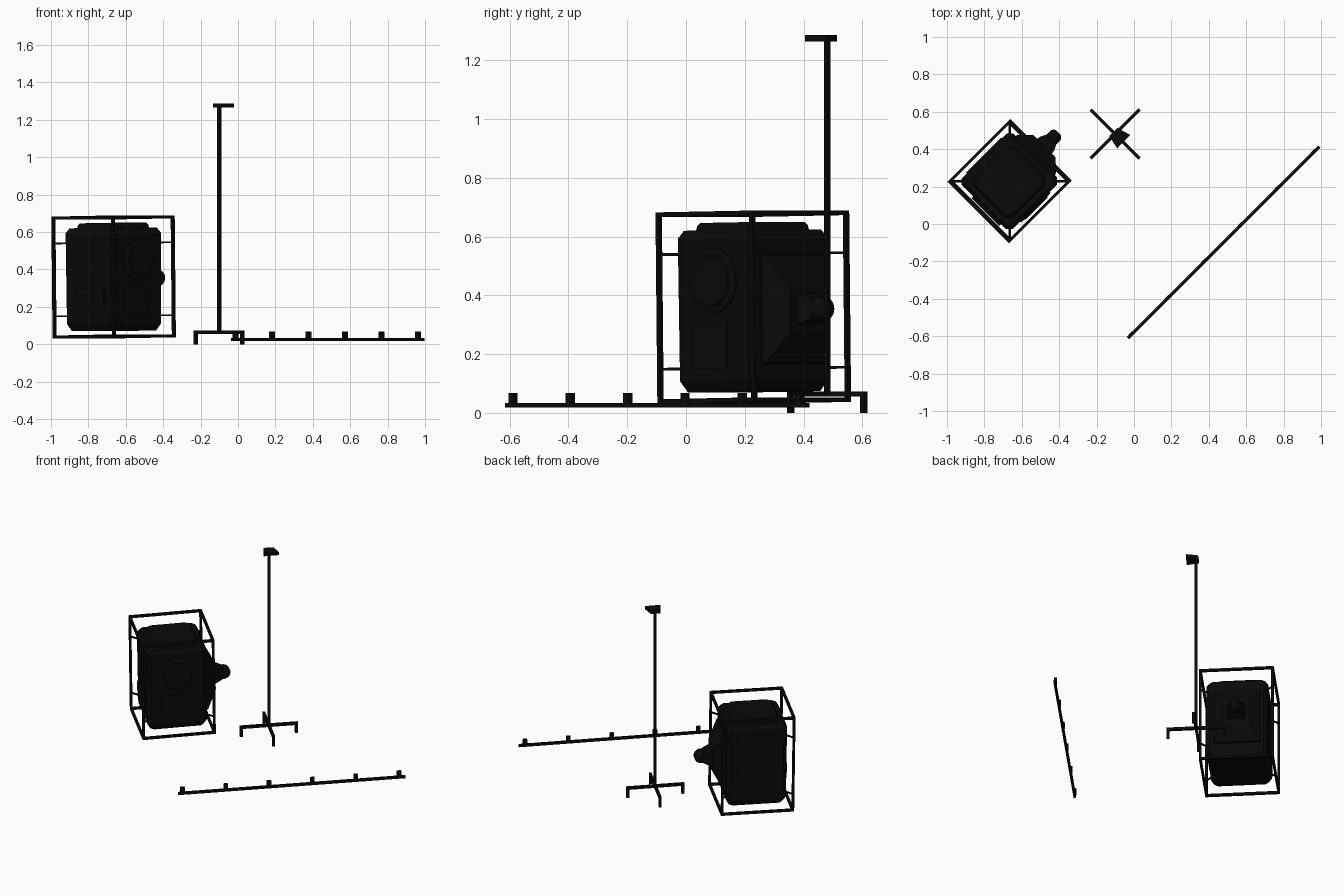
import bpy, bmesh, math
from mathutils import Matrix, Vector

cube = bpy.data.objects.get("Cube")
if cube:
    bpy.data.objects.remove(cube)

black = bpy.data.materials.new("near_black")
black.use_nodes = True
black.diffuse_color = (0.003, 0.003, 0.003, 1)
black.node_tree.nodes["Principled BSDF"].inputs["Base Color"].default_value = black.diffuse_color

TURN = Matrix.Rotation(math.radians(45), 4, 'Z')
# Slightly leaning frame shared by the cage and the housing
UNIT = Matrix.Translation((-0.665, 0.229, 0.36)) @ TURN @ Matrix.Rotation(-0.014, 4, 'Y')
STAND = Matrix.Translation((-0.101, 0.481, 0)) @ TURN
RAIL = Matrix.Translation((0.48, -0.098, 0)) @ TURN


def finish(name, bm, frame):
    bmesh.ops.recalc_face_normals(bm, faces=bm.faces)
    mesh = bpy.data.meshes.new(name)
    bm.to_mesh(mesh)
    bm.free()
    mesh.materials.append(black)
    ob = bpy.data.objects.new(name, mesh)
    bpy.context.collection.objects.link(ob)
    ob.matrix_world = frame
    return ob


def boxes(name, frame, items):
    """One object made of (center, size) blocks."""
    bm = bmesh.new()
    for center, size in items:
        m = Matrix.Translation(center) @ Matrix.Diagonal((*size, 1))
        bmesh.ops.create_cube(bm, size=1, matrix=m)
    return finish(name, bm, frame)


def loft(name, frame, rings):
    """Skin a stack of closed rings of equal length and cap both ends."""
    bm = bmesh.new()
    loops = [[bm.verts.new(p) for p in ring] for ring in rings]
    n = len(loops[0])
    for a, b in zip(loops, loops[1:]):
        for i in range(n):
            bm.faces.new((a[i], a[(i + 1) % n], b[(i + 1) % n], b[i]))
    bm.faces.new(loops[0][::-1])
    bm.faces.new(loops[-1])
    return finish(name, bm, frame)


def cut_square(a, c, z):
    """Square of half width a with corners cut back by c."""
    pts = []
    for k in range(4):
        r = Matrix.Rotation(k * math.pi / 2, 3, 'Z')
        pts += [r @ Vector((a, -a + c, z)), r @ Vector((a, a - c, z))]
    return pts


def upright(x, hy, hz):
    """Rectangle standing across the local x axis."""
    return [(x, sy * hy, sz * hz - 0.01) for sy, sz in ((-1, -1), (1, -1), (1, 1), (-1, 1))]


def disc(name, frame, start, axis, radii):
    """Turned part: radii is a list of (distance along axis, radius)."""
    q = Vector(axis).to_track_quat('Z', 'Y')
    rings = [[Vector(start) + q @ Vector((r * math.cos(t * math.pi / 16), r * math.sin(t * math.pi / 16), d))
              for t in range(32)] for d, r in radii]
    ob = loft(name, frame, rings)
    for p in ob.data.polygons:
        p.use_smooth = len(p.vertices) == 4
    ob.data.set_sharp_from_angle(angle=math.radians(35))
    return ob


# Cage: twelve bars
H, Z, T = 0.2255, 0.318, 0.0155
bars = []
for s in (-1, 1):
    for t in (-1, 1):
        bars += [((s * H, t * H, 0), (T, T, 2 * Z + T)),
                 ((0, s * H, t * Z), (2 * H + T, T, T)),
                 ((s * H, 0, t * Z), (T, 2 * H + T, T))]
boxes("cage", UNIT, bars)

# Thin struts tying the cage corners to the housing
for k in range(4):
    frame = UNIT @ Matrix.Rotation(math.radians(45 + 90 * k), 4, 'Z')
    boxes(f"cage_struts_{k + 1}", frame,
          [((0.282, 0, z), (0.075, 0.009, 0.009)) for z in (0.182, -0.208)])

# Housing with cut corners and a stepped lid
loft("housing", UNIT, [cut_square(0.170, 0.022, -0.288), cut_square(0.190, 0.024, -0.25),
                       cut_square(0.192, 0.024, 0.235), cut_square(0.176, 0.022, 0.262)])
loft("lid", UNIT, [cut_square(0.150, 0.028, 0.26), cut_square(0.147, 0.028, 0.278),
                   cut_square(0.138, 0.026, 0.288)])

# Round hatch and low panel on one side
disc("hatch_ring", UNIT, (0, -0.188, 0.09), (0, -1, 0), [(0, 0.112), (0.009, 0.112), (0.013, 0.104)])
disc("hatch_cover", UNIT, (0, -0.199, 0.09), (0, -1, 0), [(0, 0.088), (0.006, 0.084)])
boxes("lower_panel", UNIT, [((-0.02, -0.192, -0.13), (0.17, 0.010, 0.16))])

# Raised box on the next side
boxes("side_box", UNIT, [((-0.195, -0.025, -0.11), (0.03, 0.21, 0.105))])

# Flat service panel on the far side
boxes("rear_panel", UNIT, [((0, 0.191, 0), (0.26, 0.010, 0.40))])

# Sloped mount carrying the knob
loft("knob_mount", UNIT, [upright(0.185, 0.150, 0.187), upright(0.202, 0.145, 0.182),
                          upright(0.262, 0.085, 0.080)])
loft("knob_neck", UNIT, [upright(0.255, 0.058, 0.055), upright(0.285, 0.052, 0.045),
                         upright(0.325, 0.032, 0.032)])
disc("knob", UNIT, (0.326, 0.037, -0.01), (0, -1, 0),
     [(0, 0.022), (0.007, 0.034), (0.018, 0.042), (0.056, 0.042), (0.067, 0.034), (0.074, 0.022)])

# Stand: crossed legs with feet, pole and tapered head plate
L = 0.176
legs = [((0, 0, 0.064), (2 * L, 0.017, 0.018)), ((0, 0, 0.064), (0.017, 2 * L, 0.018))]
for s in (-1, 1):
    legs += [((s * L, 0, 0.0365), (0.018, 0.017, 0.073)), ((0, s * L, 0.0365), (0.017, 0.018, 0.073))]
boxes("stand_legs", STAND, legs)
boxes("stand_pole", STAND, [((0, 0, 0.665), (0.0165, 0.0165, 1.215))])
head = [(-0.046, -0.062), (0.054, -0.060), (0.031, 0.015), (-0.030, 0.015)]
loft("stand_head", STAND, [[(x, y, z) for x, y in head] for z in (1.265, 1.287)])

# Ground rail with six pegs
boxes("rail", RAIL, [((0, 0, 0.026), (1.448, 0.016, 0.016))])
boxes("rail_pegs", RAIL, [((0.276 * (k - 2.5) - 0.006, 0.002, 0.049), (0.027, 0.018, 0.038)) for k in range(6)])
